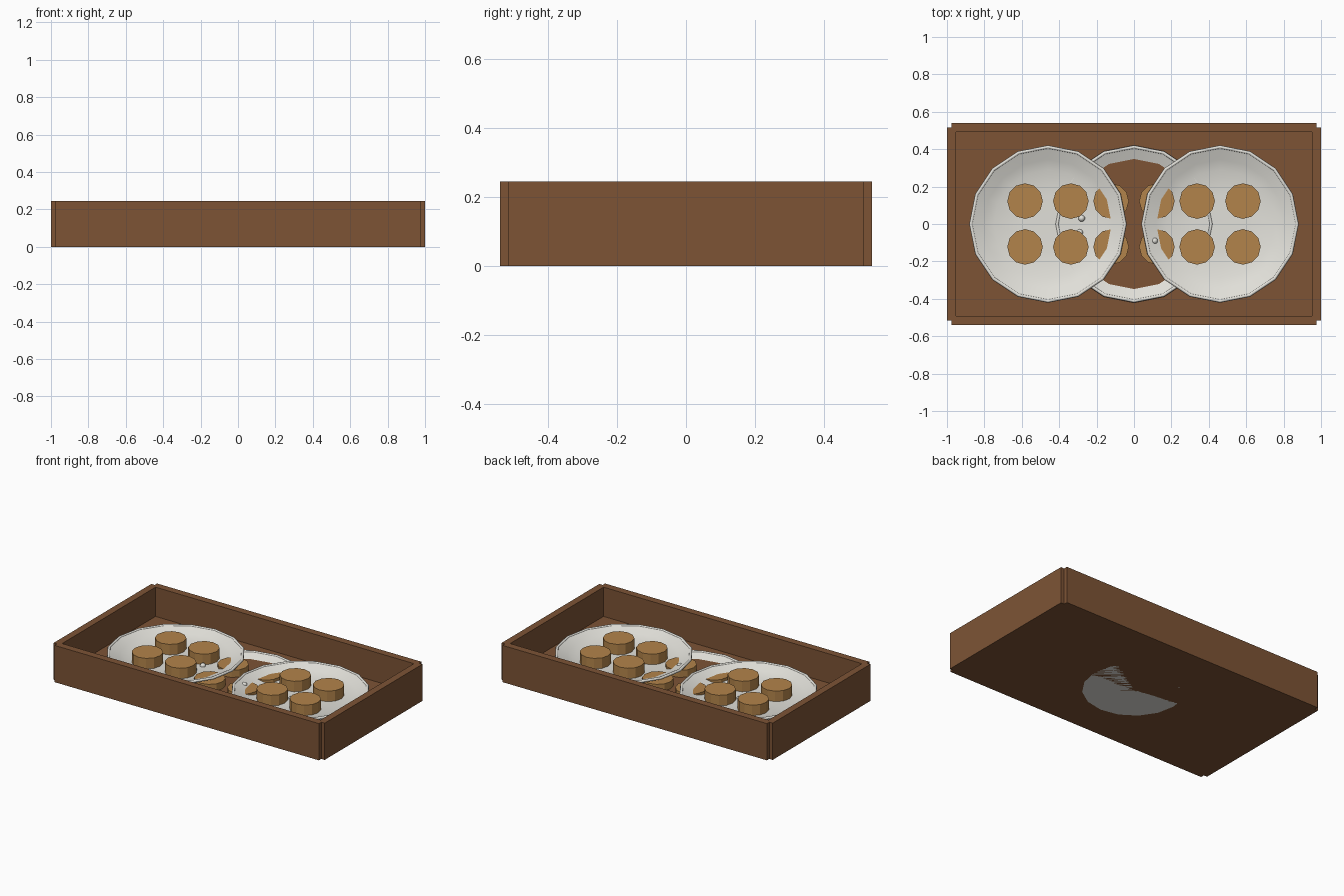
import bpy, bmesh, math

if "Cube" in bpy.data.objects:
    bpy.data.objects.remove(bpy.data.objects["Cube"])

def material(name, rgb):
    m = bpy.data.materials.new(name)
    m.diffuse_color = (*rgb, 1)
    m.use_nodes = True
    m.node_tree.nodes["Principled BSDF"].inputs["Base Color"].default_value = m.diffuse_color
    return m

WOOD = material("brown_wood", (0.205, 0.088, 0.036))
CERAMIC = material("off_white_ceramic", (0.76, 0.75, 0.70))
COOKIE = material("golden_biscuit", (0.45, 0.23, 0.07))

def finish(name, bm, mat, smooth=False):
    me = bpy.data.meshes.new(name)
    bmesh.ops.recalc_face_normals(bm, faces=bm.faces)
    for f in bm.faces:
        f.smooth = smooth
    bm.to_mesh(me)
    bm.free()
    me.materials.append(mat)
    ob = bpy.data.objects.new(name, me)
    bpy.context.collection.objects.link(ob)
    return ob

def box(name, x0, x1, y0, y1, z0, z1):
    bm = bmesh.new()
    bmesh.ops.create_cube(bm, size=1)
    for v in bm.verts:
        v.co = ((x0 + x1) / 2 + v.co.x * (x1 - x0),
                (y0 + y1) / 2 + v.co.y * (y1 - y0),
                (z0 + z1) / 2 + v.co.z * (z1 - z0))
    return finish(name, bm, WOOD)

def lathe(name, profile, sides, x, z, mat, closed=False):
    """Revolve an (r, z) profile; r = 0 makes a pole."""
    bm = bmesh.new()
    rings = []
    for r, h in profile:
        n = sides if r > 0 else 1
        rings.append([bm.verts.new((x + r * math.cos(2 * math.pi * i / sides),
                                    r * math.sin(2 * math.pi * i / sides), z + h))
                      for i in range(n)])
    pairs = list(zip(rings, rings[1:]))
    if closed:
        pairs.append((rings[-1], rings[0]))
    for a, b in pairs:
        for i in range(sides):
            j = (i + 1) % sides
            quad = [a[i % len(a)], a[j % len(a)], b[j % len(b)], b[i % len(b)]]
            bm.faces.new(list(dict.fromkeys(quad)))
    return finish(name, bm, mat, True)

# tray floor and walls (corners are slightly notched)
H, FLOOR = 0.245, 0.05
box("tray_floor", -0.975, 0.975, -0.515, 0.515, 0, FLOOR)
box("front_wall", -0.975, 0.975, -0.54, -0.492, 0, H)
box("back_wall", -0.975, 0.975, 0.492, 0.54, 0, H)
box("left_wall", -1.0, -0.953, -0.515, 0.515, 0, H)
box("right_wall", 0.953, 1.0, -0.515, 0.515, 0, H)

# three plates; the middle one is sunk into the floor
PLATE = [(0, 0), (0.31, 0), (0.415, 0.066), (0.408, 0.074),
         (0.345, 0.049), (0.29, 0.029), (0.15, 0.025), (0, 0.024)]
LIP = [(0.412 + 0.009 * math.cos(a * math.pi / 4), 0.070 + 0.009 * math.sin(a * math.pi / 4))
       for a in range(8)]
for label, px, pz in (("left", -0.46, FLOOR), ("middle", 0, 0), ("right", 0.46, FLOOR)):
    ob = lathe(label + "_plate", PLATE, 16, px, pz, CERAMIC)
    bpy.context.view_layer.objects.active = ob
    ob.select_set(True)
    bpy.ops.object.shade_smooth_by_angle(angle=math.radians(30))
    ob.select_set(False)
    lathe(label + "_plate_lip", LIP, 16, px, pz, CERAMIC, closed=True)

    # four biscuits per plate
    for sx in (-1, 1):
        for sy in (-1, 1):
            bm = bmesh.new()
            bmesh.ops.create_cone(bm, cap_ends=True, segments=12,
                                  radius1=0.095, radius2=0.095, depth=0.07)
            bmesh.ops.translate(bm, verts=bm.verts,
                                vec=(px + sx * 0.1225, sy * 0.1225, pz + 0.0625))
            finish(label + "_biscuit", bm, COOKIE)

# small beads on the plates
for x, y, z in ((-0.28, 0.03, 0.078), (-0.29, -0.045, 0.074), (0.11, -0.09, 0.100)):
    bm = bmesh.new()
    bmesh.ops.create_uvsphere(bm, u_segments=10, v_segments=6, radius=0.018)
    bmesh.ops.translate(bm, verts=bm.verts, vec=(x, y, z))
    finish("bead", bm, CERAMIC, True)
